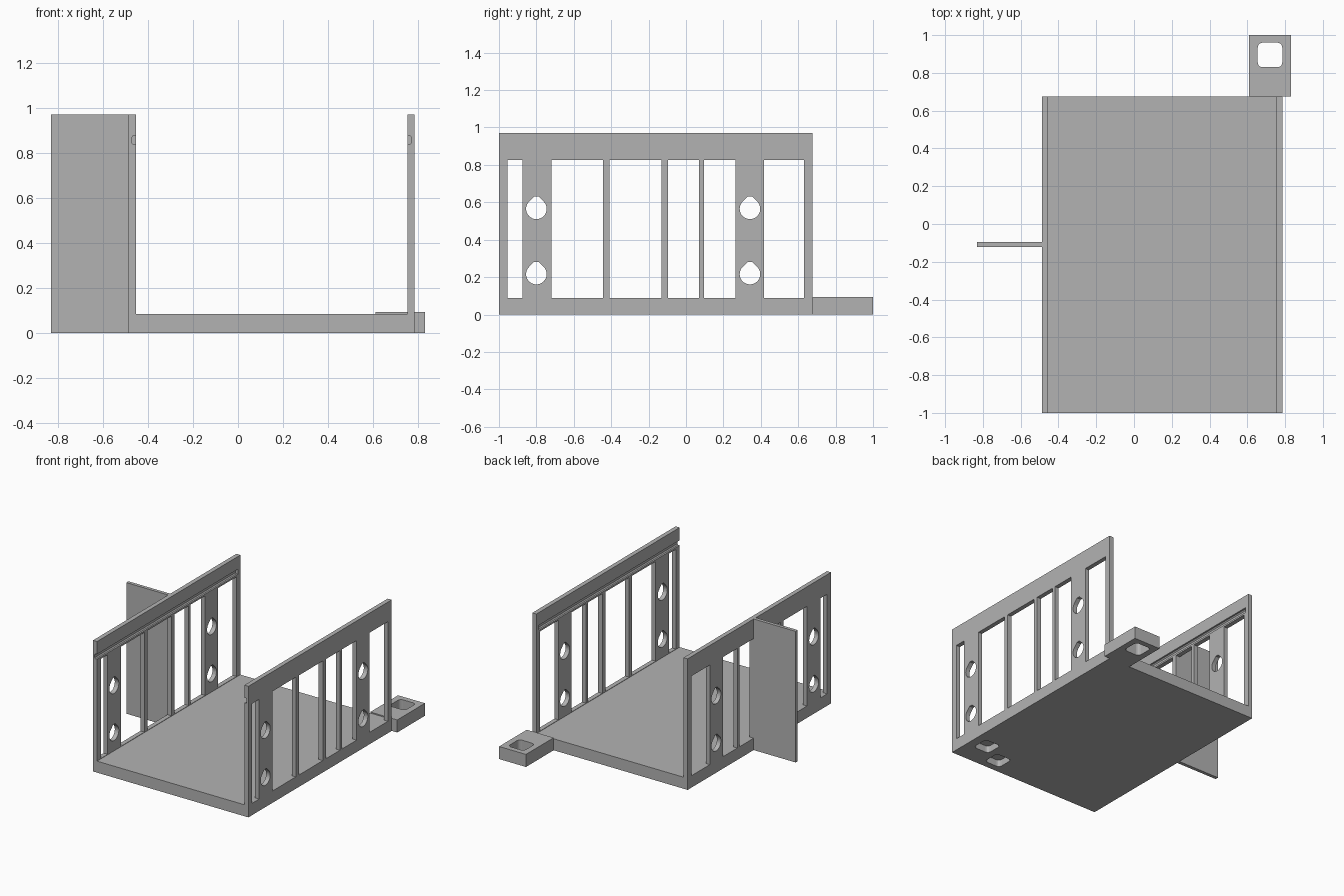
import bpy, bmesh, math
from mathutils import Matrix

cube = bpy.data.objects.get("Cube")
if cube:
    bpy.data.objects.remove(cube, do_unlink=True)

grey = bpy.data.materials.new("plain_grey")
grey.use_nodes = True
GREY = (0.45, 0.45, 0.45, 1)
grey.diffuse_color = GREY
grey.node_tree.nodes["Principled BSDF"].inputs["Base Color"].default_value = GREY


def add_box(bm, x, y, z):
    """Axis-aligned box from three (low, high) ranges."""
    size = [b - a for a, b in (x, y, z)]
    mid = [(a + b) / 2 for a, b in (x, y, z)]
    bmesh.ops.create_cube(bm, size=1, matrix=Matrix.Translation(mid) @ Matrix.Diagonal((*size, 1)))


def add_prism(bm, points, offset):
    """Extrude a closed outline along an offset."""
    face = bm.faces.new([bm.verts.new(p) for p in points])
    out = bmesh.ops.extrude_face_region(bm, geom=[face])
    moved = [g for g in out["geom"] if isinstance(g, bmesh.types.BMVert)]
    bmesh.ops.translate(bm, vec=offset, verts=moved)


def rounded_square(cx, cy, z, half=0.065, r=0.025):
    points = []
    for i in range(16):
        quarter, step = divmod(i, 4)
        a = math.radians(90 * quarter + 30 * step)
        sx = 1 if quarter in (0, 3) else -1
        sy = 1 if quarter < 2 else -1
        points.append((cx + sx * (half - r) + r * math.cos(a),
                       cy + sy * (half - r) + r * math.sin(a), z))
    return points


def teardrop(x, cy, cz, r=0.055, tip=0.066):
    """Round hole with a clipped peak on top."""
    arc = [math.radians(135 + 270 * i / 24) for i in range(25)]
    points = [(x, cy + r * math.cos(a), cz + r * math.sin(a)) for a in arc]
    w = r * math.sqrt(2) - tip
    return points + [(x, cy + w, cz + tip), (x, cy - w, cz + tip)]


def finish(name, bm):
    bmesh.ops.recalc_face_normals(bm, faces=bm.faces)
    mesh = bpy.data.meshes.new(name)
    bm.to_mesh(mesh)
    bm.free()
    mesh.materials.append(grey)
    obj = bpy.data.objects.new(name, mesh)
    bpy.context.collection.objects.link(obj)
    return obj


def box(name, x, y, z):
    bm = bmesh.new()
    add_box(bm, x, y, z)
    return finish(name, bm)


def cut(obj, bm):
    """Subtract the cutter mesh and discard it."""
    cutter = finish("cutter", bm)
    cutter.hide_render = True
    mod = obj.modifiers.new("cut", "BOOLEAN")
    mod.operation = "DIFFERENCE"
    mod.solver = "EXACT"
    mod.object = cutter
    bpy.context.view_layer.objects.active = obj
    bpy.ops.object.modifier_apply(modifier=mod.name)
    bpy.data.objects.remove(cutter, do_unlink=True)


LEFT, RIGHT = 0.785, -0.487
FRONT, BACK, TOP = -1.0, 0.676, 0.97
THICK = 0.033

# Base plate with two blind pockets underneath
base = box("base_plate", (RIGHT + THICK, LEFT - THICK), (FRONT, BACK), (0, 0.085))
bm = bmesh.new()
for cx, cy in ((0.654, -0.785), (0.472, -0.884)):
    add_prism(bm, rounded_square(cx, cy, -0.02), (0, 0, 0.07))
cut(base, bm)

# Side walls: window openings, teardrop holes and an inner groove
windows = ((-0.955, -0.875), (-0.72, -0.445), (-0.41, -0.13), (-0.095, 0.07),
           (0.095, 0.265), (0.417, 0.632))
for name, x0, inner in (("left_wall", LEFT - THICK, LEFT - THICK),
                        ("right_wall", RIGHT, RIGHT + THICK)):
    wall = box(name, (x0, x0 + THICK), (FRONT, BACK), (0, TOP))
    bm = bmesh.new()
    for span in windows:
        add_box(bm, (x0 - 0.05, x0 + THICK + 0.05), span, (0.088, 0.825))
    for cy in (-0.8, 0.342):
        for cz in (0.216, 0.565):
            add_prism(bm, teardrop(x0 - 0.05, cy, cz), (THICK + 0.1, 0, 0))
    # groove section, open at the front end
    d = 1 if inner == x0 else -1
    section = [(-0.02, 0.838), (0.012, 0.838), (0.019, 0.846),
               (0.019, 0.868), (0.012, 0.876), (-0.02, 0.876)]
    add_prism(bm, [(inner + d * u, FRONT - 0.02, z) for u, z in section],
              (0, BACK - FRONT - 0.01, 0))
    cut(wall, bm)

# Upright fin on the outside of the right wall
box("side_fin", (-0.83, RIGHT), (-0.121, -0.096), (0, TOP))

# Rear mounting tab with a rounded square hole
tab = box("mounting_tab", (0.61, 0.83), (BACK, 1.0), (0, 0.093))
bm = bmesh.new()
add_prism(bm, rounded_square(0.72, 0.895, -0.05), (0, 0, 0.2))
cut(tab, bm)
